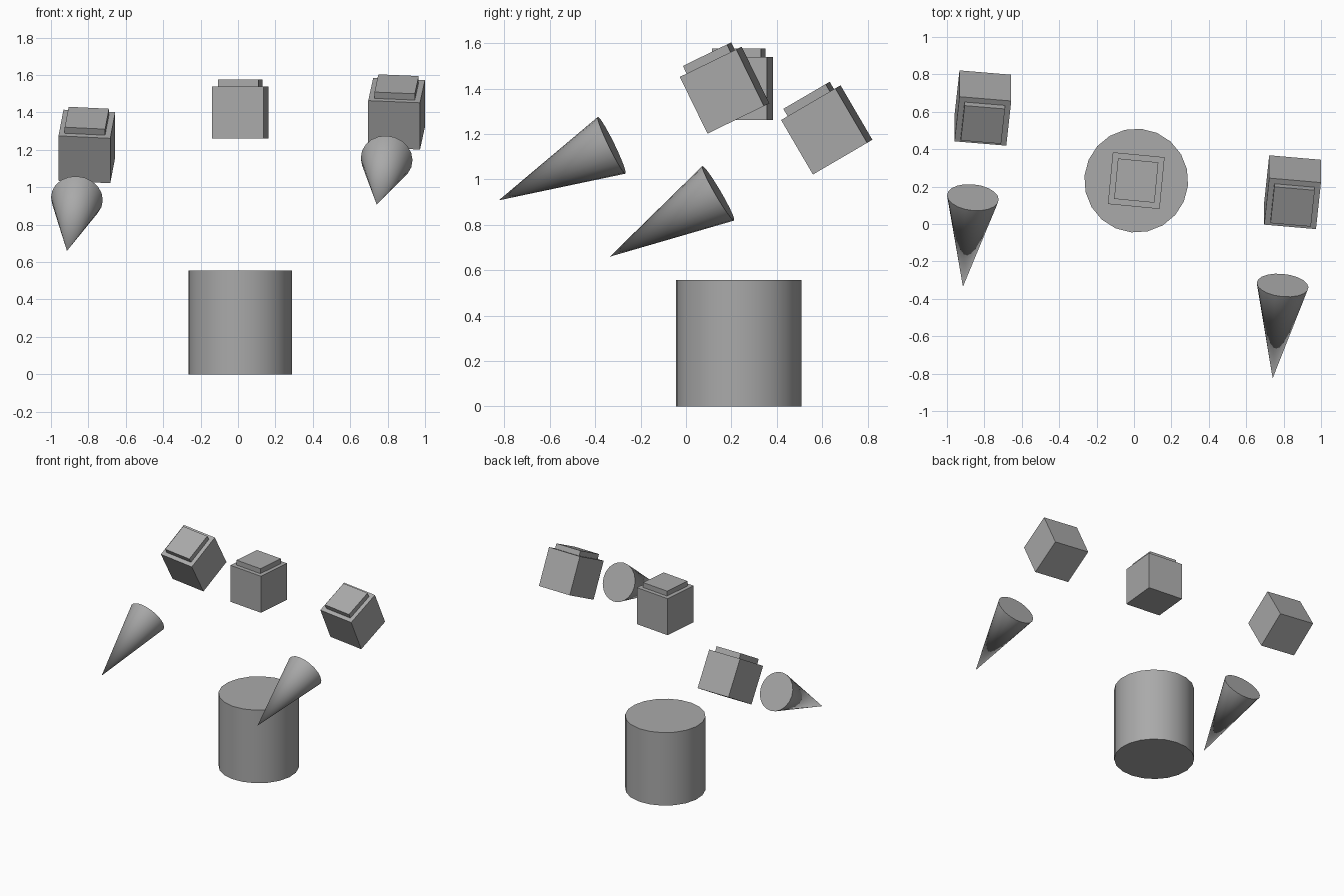
import bpy
from math import radians
from mathutils import Matrix, Vector

cube = bpy.data.objects.get("Cube")
if cube:
    bpy.data.objects.remove(cube, do_unlink=True)

U = 0.278      # base unit: box side and body radius
SIDES = 20     # sides of the round parts
YAW = -5.5     # shared turn of every part

# Single grey material
grey = bpy.data.materials.new("plain_grey")
grey.use_nodes = True
colour = (0.4, 0.4, 0.4, 1)
grey.diffuse_color = colour
grey.node_tree.nodes["Principled BSDF"].inputs["Base Color"].default_value = colour


def frame(centre, pitch=0):
    """Placement of a group: turned about z, then tipped forward about x."""
    return (Matrix.Translation(Vector(centre))
            @ Matrix.Rotation(radians(pitch), 4, "X")
            @ Matrix.Rotation(radians(YAW), 4, "Z"))


def finish(name, matrix, smooth=False):
    obj = bpy.context.object
    obj.name = name
    obj.matrix_world = matrix
    obj.data.materials.append(grey)
    if smooth:
        bpy.ops.object.shade_smooth_by_angle(angle=radians(40))
    return obj


def lidded_box(name, place):
    """Box with a smaller, thin raised block on top."""
    bpy.ops.mesh.primitive_cube_add(size=U)
    finish(name + "_box", place)
    bpy.ops.mesh.primitive_cube_add(size=0.78 * U)
    finish(name + "_lid", place @ Matrix.Translation((0, 0, 0.245 * U)))


# Body
bpy.ops.mesh.primitive_cylinder_add(vertices=SIDES, radius=U, depth=2 * U)
finish("body", frame((0.012, 0.232, U)), smooth=True)

# Head
lidded_box("head", frame((0.012, 0.232, 1.4)))

# Hands, each with a cone pointing forward and down
hands = {"left_hand": ((0.848, 0.17, 1.393), 26),
         "right_hand": ((-0.808, 0.62, 1.218), 30.3)}
for name, (centre, pitch) in hands.items():
    place = frame(centre, pitch)
    lidded_box(name, place)
    bpy.ops.mesh.primitive_cone_add(vertices=SIDES, radius1=U / 2, radius2=0, depth=2 * U)
    forward = Matrix.Translation((0, -3 * U, 0)) @ Matrix.Rotation(radians(90), 4, "X")
    finish(name + "_cone", place @ forward, smooth=True)
